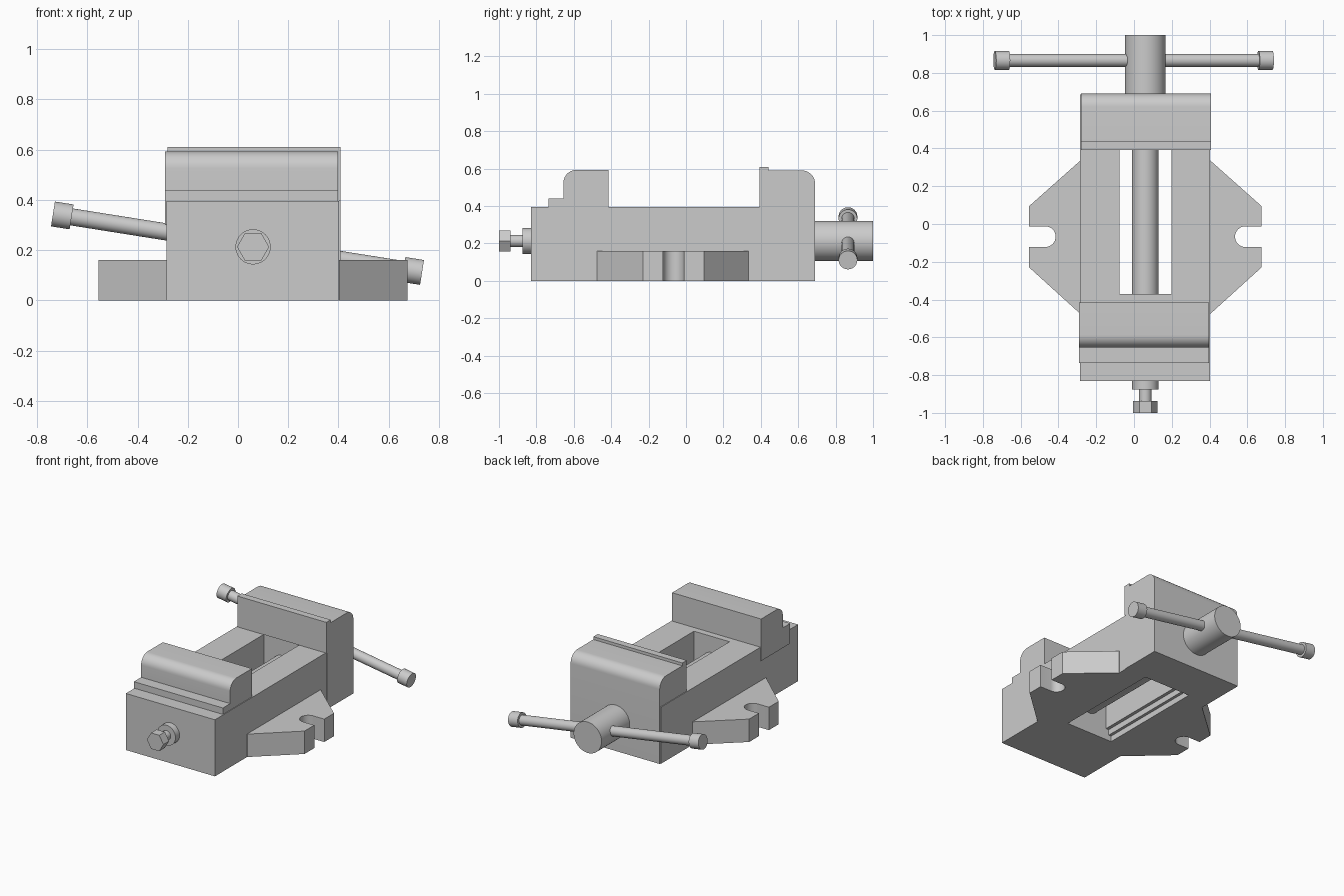
import bpy, bmesh, math
from mathutils import Vector

if "Cube" in bpy.data.objects:
    bpy.data.objects.remove(bpy.data.objects["Cube"])

CX = 0.06          # centre line of the vise in x
SCREW_Z = 0.213    # height of the screw axis

steel = bpy.data.materials.new("grey steel")
steel.diffuse_color = (0.6, 0.6, 0.6, 1)
steel.use_nodes = True
steel.node_tree.nodes["Principled BSDF"].inputs["Base Color"].default_value = steel.diffuse_color


def finish(name, bm, smooth=False):
    bmesh.ops.recalc_face_normals(bm, faces=bm.faces)
    mesh = bpy.data.meshes.new(name)
    bm.to_mesh(mesh)
    bm.free()
    mesh.materials.append(steel)
    ob = bpy.data.objects.new(name, mesh)
    bpy.context.collection.objects.link(ob)
    if smooth:
        bpy.ops.object.select_all(action='DESELECT')
        ob.select_set(True)
        bpy.context.view_layer.objects.active = ob
        bpy.ops.object.shade_smooth_by_angle(angle=math.radians(30))
    return ob


def prism(name, points, depth, smooth=False):
    """Extrude a closed outline of 3D points along a vector."""
    bm = bmesh.new()
    face = bm.faces.new([bm.verts.new(p) for p in points])
    new = bmesh.ops.extrude_face_region(bm, geom=[face])["geom"]
    bmesh.ops.translate(bm, vec=depth,
                        verts=[v for v in new if isinstance(v, bmesh.types.BMVert)])
    return finish(name, bm, smooth)


def side_profile(name, yz, x0, x1, smooth=False):
    return prism(name, [(x0, y, z) for y, z in yz], (x1 - x0, 0, 0), smooth)


def arc(cx, cy, r, a0, a1, n=10):
    return [(cx + r * math.cos(math.radians(a0 + (a1 - a0) * i / n)),
             cy + r * math.sin(math.radians(a0 + (a1 - a0) * i / n)))
            for i in range(n + 1)]


def rod(name, start, end, radius, sides=40):
    """Cylinder between two points."""
    a, b = Vector(start), Vector(end)
    bm = bmesh.new()
    bmesh.ops.create_cone(bm, cap_ends=True, segments=sides, radius1=radius,
                          radius2=radius, depth=(b - a).length)
    turn = (b - a).to_track_quat('Z', 'Y').to_matrix().to_4x4()
    bmesh.ops.transform(bm, matrix=turn, verts=bm.verts)
    bmesh.ops.translate(bm, vec=(a + b) / 2, verts=bm.verts)
    return finish(name, bm, sides > 8)


# Bed with a stepped slot through it
bed = side_profile("bed", [(-0.83, 0), (0.685, 0), (0.685, 0.395), (-0.83, 0.395)],
                   -0.285, 0.403)
half = [(0.18, -0.1), (0.18, 0.04), (0.16, 0.04), (0.16, 0.08), (0.1375, 0.08), (0.1375, 0.5)]
outline = half + [(-x, z) for x, z in reversed(half)]
cutter = prism("slot_cutter", [(CX + x, -0.37, z) for x, z in outline], (0, 0.772, 0))
cutter.hide_render = True
cut = bed.modifiers.new("slot", 'BOOLEAN')
cut.operation, cut.solver, cut.object = 'DIFFERENCE', 'EXACT', cutter
bpy.context.view_layer.objects.active = bed
bpy.ops.object.modifier_apply(modifier=cut.name)
bpy.data.objects.remove(cutter)

# Rear jaw with a raised lip and rounded outer edge
side_profile("rear_jaw",
             [(0.40, 0), (0.69, 0)] + arc(0.62, 0.52, 0.07, 0, 90)
             + [(0.44, 0.59), (0.44, 0.61), (0.392, 0.61), (0.392, 0.395), (0.40, 0.395)],
             -0.28, 0.408, True)

# Front jaw with a low step and rounded outer edge
side_profile("front_jaw",
             [(-0.415, 0.30), (-0.415, 0.593)] + arc(-0.587, 0.525, 0.068, 90, 180)
             + [(-0.655, 0.44), (-0.735, 0.44), (-0.735, 0.30)],
             -0.29, 0.398, True)

# Mounting ears with open bolt slots
ear = ([(0.33, 0.335), (0.345, 0.335), (0.615, 0.095), (0.615, -0.012)]
       + arc(0.53, -0.067, 0.055, 90, 270, 16)
       + [(0.615, -0.122), (0.615, -0.23), (0.345, -0.475), (0.33, -0.475)])
for side, name in ((1, "right_ear"), (-1, "left_ear")):
    prism(name, [(CX + side * x, y, 0) for x, y in ear], (0, 0, 0.16), True)

# Lead screw, rear hub, front collar, stub and hex end
for name, y0, y1, r, sides in (("lead_screw", -0.38, 0.41, 0.07, 40),
                               ("rear_hub", 0.68, 1.0, 0.108, 48),
                               ("front_collar", -0.875, -0.82, 0.07, 40),
                               ("front_stub", -0.945, -0.87, 0.033, 32)):
    rod(name, (CX, y0, SCREW_Z), (CX, y1, SCREW_Z), r, sides)
prism("hex_end", [(CX + 0.064 * math.cos(i * math.pi / 3), -1.0,
                   SCREW_Z + 0.064 * math.sin(i * math.pi / 3)) for i in range(6)],
      (0, 0.062, 0))

# Tilted handle bar with end caps
left, right = Vector((-0.737, 0.866, 0.344)), Vector((0.733, 0.866, 0.111))
along = (right - left).normalized()
rod("handle_bar", left + along * 0.02, right - along * 0.02, 0.034)
rod("left_cap", left, left + along * 0.075, 0.05)
rod("right_cap", right - along * 0.075, right, 0.05)
